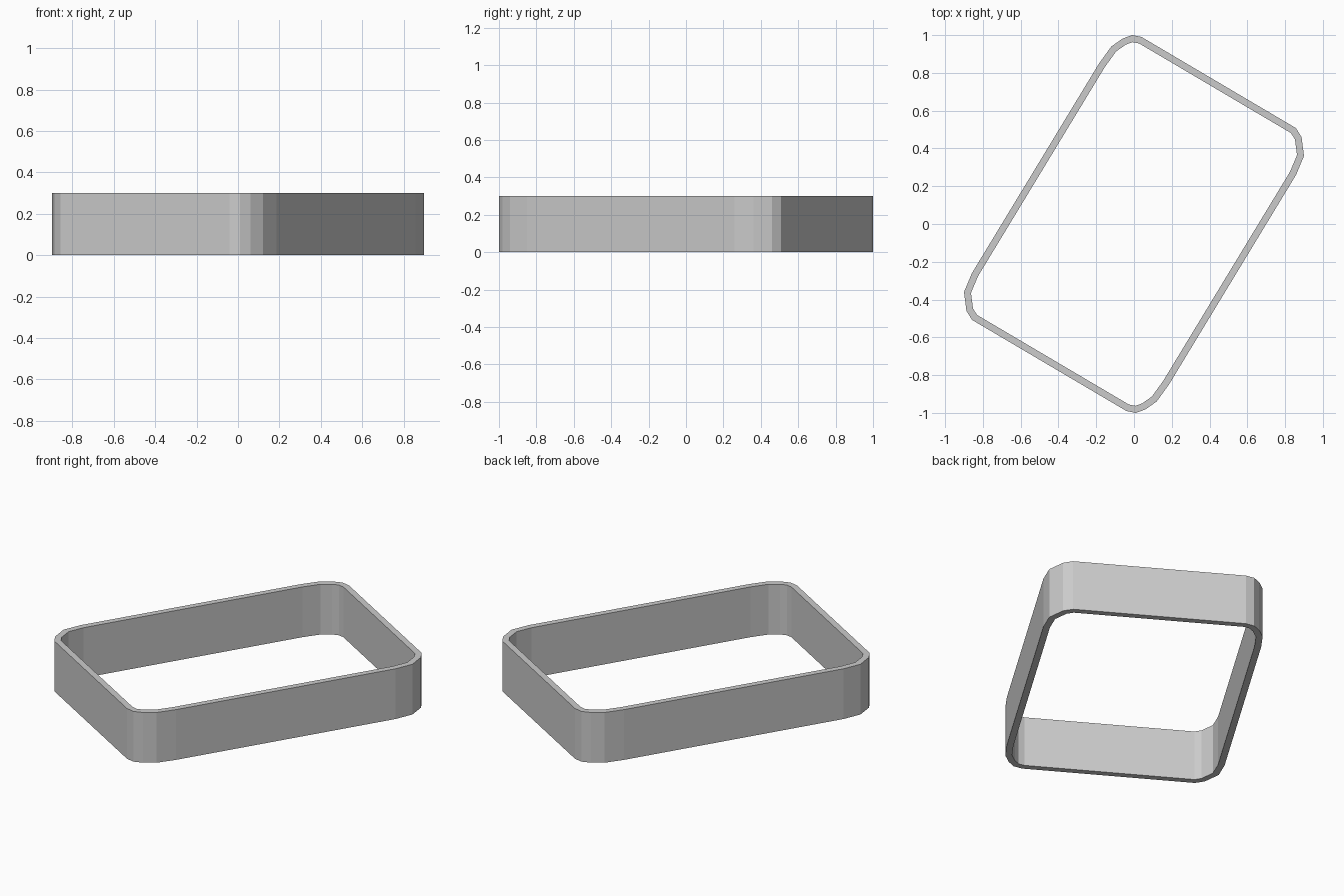
import bpy, bmesh
from mathutils import Vector

cube = bpy.data.objects.get("Cube")
if cube:
    bpy.data.objects.remove(cube, do_unlink=True)

HEIGHT = 0.3
WALL = 0.036

# Single plain grey
grey = bpy.data.materials.new("plain grey")
grey.use_nodes = True
grey.diffuse_color = (0.6, 0.6, 0.6, 1)
grey.node_tree.nodes["Principled BSDF"].inputs["Base Color"].default_value = (0.6, 0.6, 0.6, 1)

# Half of the outline, clockwise; the other half is its half-turn copy
half = [Vector(p) for p in [
    (-0.185, 0.85), (-0.12, 0.94), (-0.06, 0.982), (-0.01, 1.0), (0.04, 0.99),
    (0.857, 0.508), (0.887, 0.46), (0.9, 0.36), (0.858, 0.26)]]
outer = half + [-p for p in half]


def inset(loop, distance):
    """Mitred inward offset of a clockwise loop."""
    result = []
    for i, p in enumerate(loop):
        a = (p - loop[i - 1]).normalized()
        b = (loop[(i + 1) % len(loop)] - p).normalized()
        na, nb = Vector((a.y, -a.x)), Vector((b.y, -b.x))
        result.append(p + (na + nb) * distance / (1 + na.dot(nb)))
    return result


def make_object(name, bm):
    bmesh.ops.recalc_face_normals(bm, faces=bm.faces)
    mesh = bpy.data.meshes.new(name)
    bm.to_mesh(mesh)
    bm.free()
    mesh.materials.append(grey)
    obj = bpy.data.objects.new(name, mesh)
    bpy.context.collection.objects.link(obj)
    return obj


# Rounded rectangular wall
bm = bmesh.new()
inner = inset(outer, WALL)
rings = [[bm.verts.new((p.x, p.y, z)) for p in loop]
         for loop, z in ((outer, 0), (outer, HEIGHT), (inner, HEIGHT), (inner, 0))]
count = len(outer)
for r in range(len(rings)):
    lower, upper = rings[r], rings[(r + 1) % len(rings)]
    for i in range(count):
        j = (i + 1) % count
        bm.faces.new((lower[i], lower[j], upper[j], upper[i]))
frame = make_object("frame_wall", bm)

# Notch open at the bottom of the front short side
start, end = -half[4], -half[5]
along = (end - start).normalized()
across = Vector((-along.y, along.x))
centre = start + along * ((-0.455 - start.x) / along.x)
bm = bmesh.new()
bmesh.ops.create_cube(bm, size=1)
for v in bm.verts:
    p = centre + along * v.co.x * 0.197 + across * v.co.y * 0.2
    v.co = (p.x, p.y, 0.2 if v.co.z > 0 else -0.1)
cutter = make_object("notch_cutter", bm)
cutter.hide_render = True

cut = frame.modifiers.new("notch", "BOOLEAN")
cut.operation = "DIFFERENCE"
cut.solver = "EXACT"
cut.object = cutter
bpy.context.view_layer.objects.active = frame
frame.select_set(True)
bpy.ops.object.modifier_apply(modifier=cut.name)
bpy.data.objects.remove(cutter, do_unlink=True)
